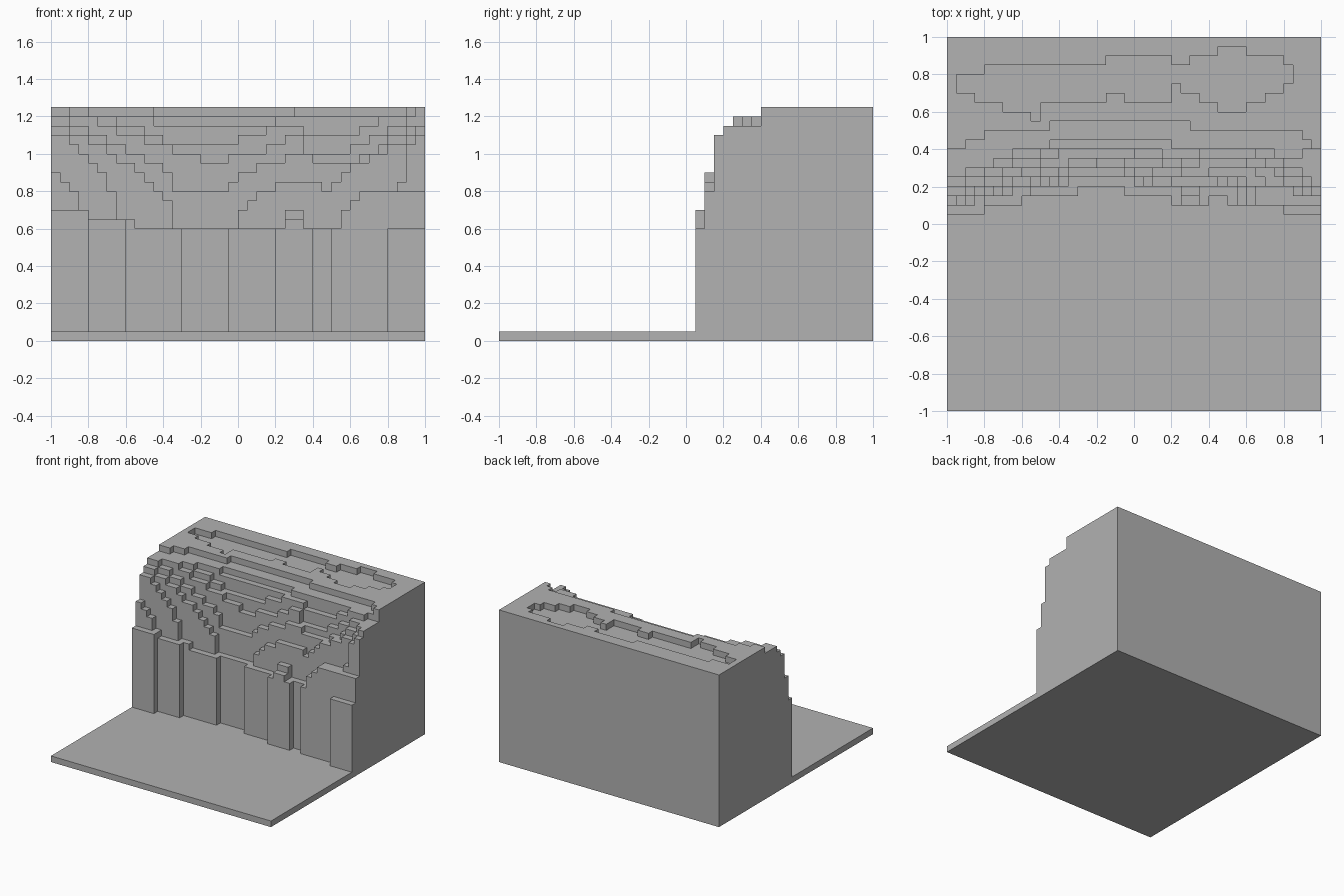
import bpy
import bmesh
import math

cube = bpy.data.objects.get("Cube")
if cube:
    bpy.data.objects.remove(cube, do_unlink=True)

CELL = 0.05
N = 40
FLOOR, LEDGE, PLATEAU = 1, 12, 25
FIRST_ROW = 21

stone = bpy.data.materials.new("grey_stone")
stone.use_nodes = True
grey = [0.445] * 3 + [1]
stone.diffuse_color = grey
stone.node_tree.nodes["Principled BSDF"].inputs["Base Color"].default_value = grey


def stepped(points, column):
    """Value of the last step that starts at or before the column."""
    return [value for start, value in points if start <= column][-1]


def sloped(points, column):
    """Straight lines between the points, snapped to whole blocks."""
    if column <= points[0][0]:
        return math.floor(points[0][1] + 0.5)
    for (c0, v0), (c1, v1) in zip(points, points[1:]):
        if column <= c1:
            value = v0 + (v1 - v0) * (column - c0) / (c1 - c0)
            return math.floor(value + 0.5)
    return math.floor(points[-1][1] + 0.5)


# Plan outlines: upright panels at the cliff foot, and the plateau's front rim
foot = [(0, 21), (4, 22), (8, 23), (14, 24), (19, 23), (24, 22), (28, 23),
        (30, 22), (36, 21)]
rim = [(0, 28), (2, 29), (4, 30), (11, 31), (26, 30), (38, 29), (39, 28)]

# Skyline of each terrace, one row of blocks behind the other
terraces = [
    [(3, 14), (4, 12)],
    [(0, 18), (4, 13), (8, 13), (9, 12), (30, 12), (32, 15), (34, 16)],
    [(0, 22), (2, 21), (5, 18), (7, 13), (9, 12), (36, 12), (38, 21), (39, 22)],
    [(0, 23), (6, 20), (9, 18), (12, 15), (13, 12), (19, 12), (20, 14),
     (24, 17), (27, 17), (29, 16), (32, 19), (37, 21), (39, 23)],
    [(0, 24.4), (12, 18.4), (13, 16), (18, 16), (20, 18), (27, 20.3), (28, 19),
     (32, 19), (38, 23)],
    [(0, 24), (4, 23.5), (18, 18.6), (19, 20), (22, 20), (26, 22), (27, 20),
     (31, 20), (36, 23)],
    [(5, 24), (13, 21), (18, 21), (24, 23), (26, 23), (27, 22), (32, 22),
     (36, 24), (39, 23)],
    [(10, 24), (11, 23), (23, 23), (24, 24)],
    [(0, 24)],
]

# Near and far edges of the shallow hollow in the plateau
hollow_near = [(1, 34), (9, 31.3), (10, 32.5), (17, 33.6), (23, 33), (24, 35),
               (29, 32), (31, 32), (36, 35)]
hollow_far = [(0, 0), (1, 36), (4, 37), (17, 38), (24, 37), (26, 38), (29, 39),
              (32, 38), (36, 37), (37, 0)]


def ground_height(column, row):
    if row < stepped(foot, column):
        return FLOOR
    if row >= stepped(rim, column):
        sunk = sloped(hollow_near, column) <= row < stepped(hollow_far, column)
        return PLATEAU - sunk
    reached = terraces[:row - FIRST_ROW + 1]
    return max([LEDGE] + [sloped(t, column) for t in reached])


heights = {(i, j): ground_height(i, j) for i in range(N) for j in range(N)}

# Small two-step boulder on the lower ledge
for column in (25, 26):
    for rise in (1, 2):
        heights[column, FIRST_ROW + rise] = LEDGE + rise

# Block terrain skin: tops, undersides and exposed walls
bm = bmesh.new()
corners = {}


def vert(i, j, k):
    if (i, j, k) not in corners:
        corners[i, j, k] = bm.verts.new((i * CELL - 1, j * CELL - 1, k * CELL))
    return corners[i, j, k]


def quad(*points):
    bm.faces.new([vert(*p) for p in points])


for (i, j), top in heights.items():
    ring = [(i, j), (i + 1, j), (i + 1, j + 1), (i, j + 1)]
    quad(*[(*p, top) for p in ring])
    quad(*[(*p, 0) for p in reversed(ring)])
    neighbours = [(i, j - 1), (i + 1, j), (i, j + 1), (i - 1, j)]
    for p, q, beside in zip(ring, ring[1:] + ring[:1], neighbours):
        for k in range(heights.get(beside, 0), top):
            quad((*p, k), (*q, k), (*q, k + 1), (*p, k + 1))

# Merge the flat cells into broad clean faces
bmesh.ops.dissolve_limit(bm, angle_limit=math.radians(1),
                         verts=bm.verts, edges=bm.edges)

mesh = bpy.data.meshes.new("terraced_cliff")
bm.to_mesh(mesh)
bm.free()
mesh.materials.append(stone)
cliff = bpy.data.objects.new("terraced_cliff", mesh)
bpy.context.collection.objects.link(cliff)
